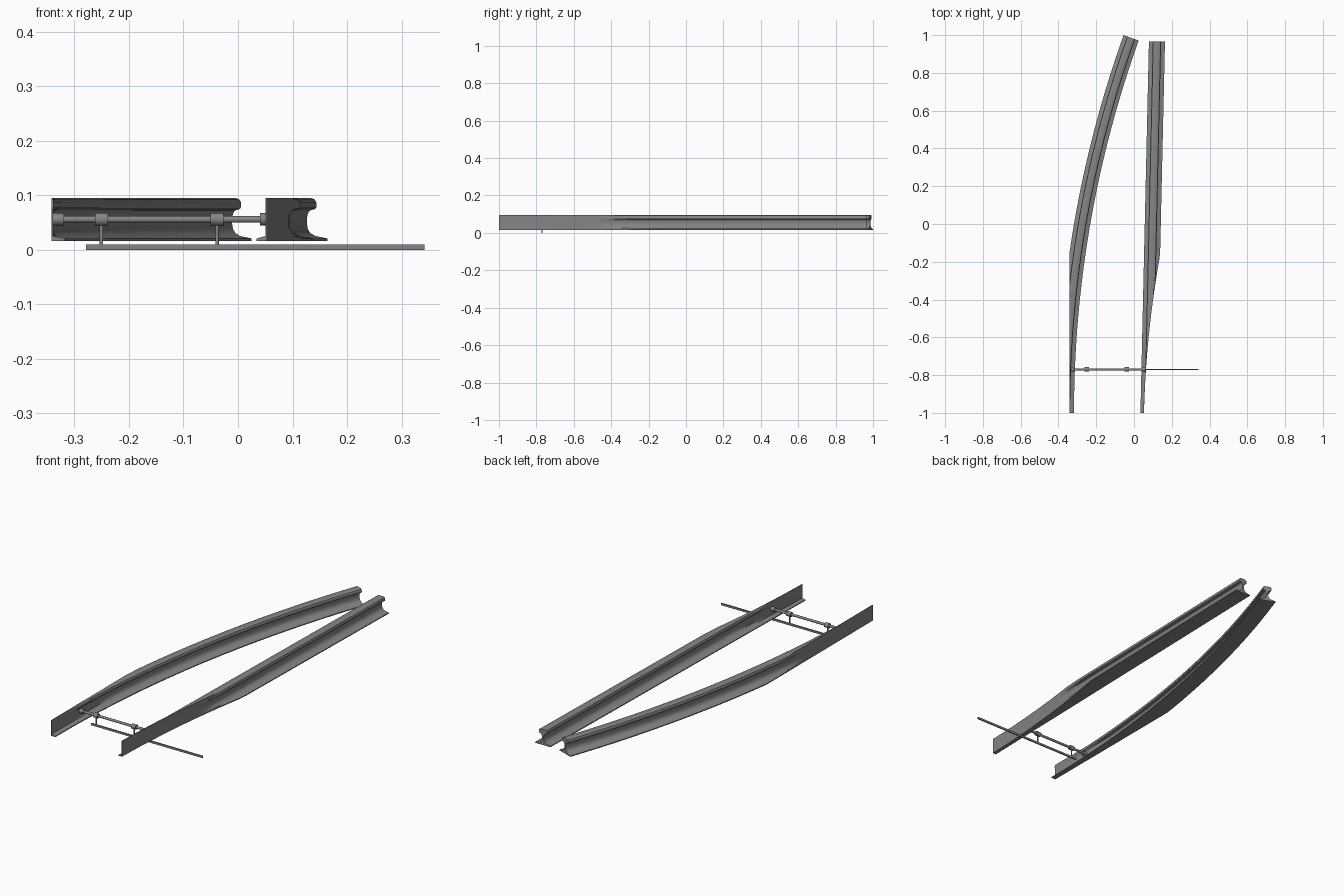
import bpy, bmesh
from math import sin, cos, radians
from mathutils import Matrix, Vector

cube = bpy.data.objects.get("Cube")
if cube:
    bpy.data.objects.remove(cube, do_unlink=True)

steel = bpy.data.materials.new("steel_grey")
steel.use_nodes = True
grey = (0.235, 0.235, 0.235, 1)
steel.diffuse_color = grey
steel.node_tree.nodes["Principled BSDF"].inputs["Base Color"].default_value = grey


def finish(bm, name):
    bmesh.ops.recalc_face_normals(bm, faces=bm.faces)
    mesh = bpy.data.meshes.new(name)
    bm.to_mesh(mesh)
    bm.free()
    mesh.materials.append(steel)
    obj = bpy.data.objects.new(name, mesh)
    bpy.context.collection.objects.link(obj)
    bpy.ops.object.select_all(action='DESELECT')
    obj.select_set(True)
    bpy.context.view_layer.objects.active = obj
    bpy.ops.object.shade_smooth_by_angle(angle=radians(28))
    return obj


# Half of the rail cross-section: (distance from centre, height)
HALF = [(0.0425, 0.0165), (0.0425, 0.021), (0.02, 0.0255), (0.011, 0.031),
        (0.0065, 0.038), (0.005, 0.047), (0.005, 0.059), (0.0065, 0.067),
        (0.01, 0.072), (0.02, 0.075), (0.022, 0.078), (0.022, 0.087),
        (0.0195, 0.092), (0.013, 0.095)]
SECTION = HALF + [(-d, z) for d, z in reversed(HALF)]
BLADE = 0.003  # thinnest part of the planed blade


def loft_rail(name, rings):
    bm = bmesh.new()
    loops = [[bm.verts.new(p) for p in ring] for ring in rings]
    n = len(SECTION)
    for a, b in zip(loops, loops[1:]):
        for i in range(n):
            j = (i + 1) % n
            bm.faces.new((a[i], a[j], b[j], b[i]))
    bm.faces.new(loops[0])
    bm.faces.new(loops[-1])
    return finish(bm, name)


# Curved rail: arc path, planed flat on its outer side
STEPS = 48
RADIUS, SWEEP, WALL = 5.89, radians(19.7), -0.342
rings = []
for s in range(STEPS + 1):
    a = SWEEP * s / STEPS
    cx, cy = -0.36 + RADIUS * (1 - cos(a)), -1 + RADIUS * sin(a)
    ring = []
    for d, z in SECTION:
        x, y = cx + d * cos(a), cy - d * sin(a)
        ring.append((max(x, WALL + (BLADE if d > 0 else 0)), max(y, -1), z))
    rings.append(ring)
loft_rail("curved_rail", rings)

# Straight rail: slightly skewed, planed along a curve on its outer side
rings = []
for s in range(STEPS + 1):
    y = -1 + 1.967 * s / STEPS
    cx = 0.0765 + 0.0229 * (y + 1)
    t = (y + 1) / 0.84
    cut = 0.053 + 0.02 * t + 0.066 * t * t
    rings.append([(min(cx + d, cut - (BLADE if d < 0 else 0)), y, z)
                  for d, z in SECTION])
loft_rail("straight_rail", rings)

ROD_Y, ROD_Z = -0.77, 0.056


def cylinder(name, start, end, radius, sides=16):
    start, end = Vector(start), Vector(end)
    axis = end - start
    bm = bmesh.new()
    turn = axis.to_track_quat('Z', 'Y').to_matrix().to_4x4()
    bmesh.ops.create_cone(bm, cap_ends=True, segments=sides, radius1=radius,
                          radius2=radius, depth=axis.length,
                          matrix=Matrix.Translation((start + end) / 2) @ turn)
    return finish(bm, name)


def box(name, centre, size):
    bm = bmesh.new()
    bmesh.ops.create_cube(bm, size=1, matrix=Matrix.Translation(centre)
                          @ Matrix.Diagonal((*size, 1)))
    return finish(bm, name)


def along_x(name, x0, x1, radius):
    cylinder(name, (x0, ROD_Y, ROD_Z), (x1, ROD_Y, ROD_Z), radius)


# Tie rod between the blades, with end lugs
along_x("tie_rod", -0.338, 0.059, 0.0062)
along_x("curved_rail_lug", -0.340, -0.319, 0.0115)
along_x("straight_rail_lug", 0.040, 0.060, 0.0115)

# Collars with pins down to the drive bar
for side, x in (("outer", -0.2505), ("inner", -0.0385)):
    along_x(side + "_collar", x - 0.012, x + 0.012, 0.012)
    cylinder(side + "_pin", (x, ROD_Y, 0.008), (x, ROD_Y, ROD_Z), 0.0032, 12)

# Drive bar below the rod
box("drive_bar", (0.0315, ROD_Y, 0.005), (0.621, 0.006, 0.01))
